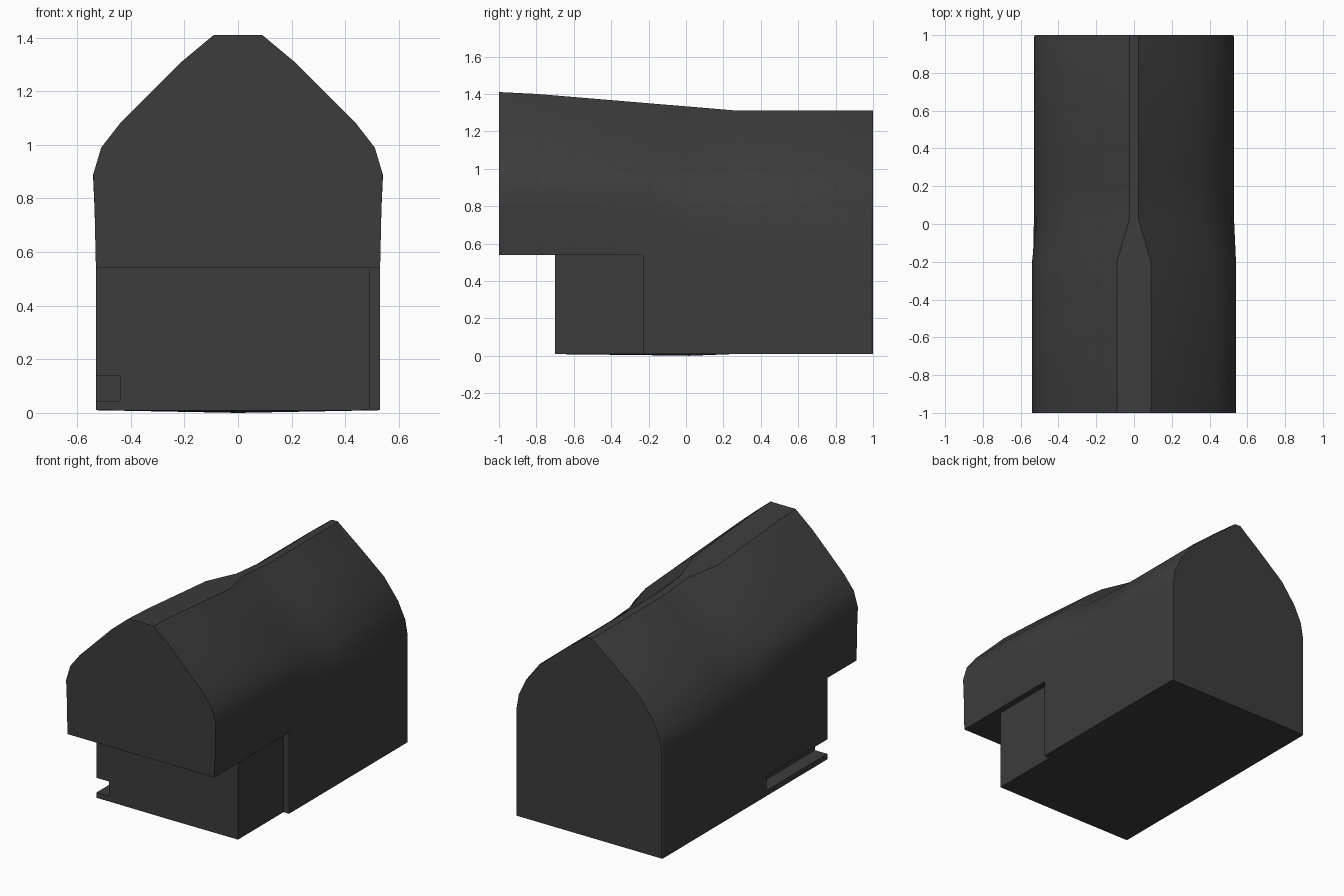
import bpy, bmesh, math

if "Cube" in bpy.data.objects:
    bpy.data.objects.remove(bpy.data.objects["Cube"])

# Half cross-sections, ridge edge down to the side wall: (x, z)
FRONT = [(.09, 1.41), (.21, 1.31), (.44, 1.08), (.51, .99), (.54, .89), (.535, .77)]
FRONT2 = [(.09, 1.40), (.21, 1.30), (.44, 1.08), (.51, .985), (.54, .885), (.535, .77)]
MID = [(.09, 1.35), (.21, 1.26), (.43, 1.06), (.51, .96), (.54, .87), (.535, .76)]
NECK = [(.025, 1.332), (.20, 1.19), (.37, 1.05), (.465, .92), (.515, .81), (.53, .71)]
REAR = [(.025, 1.31), (.19, 1.18), (.36, 1.04), (.46, .91), (.513, .80), (.53, .70)]
REAR_END = [(x - .006, z) for x, z in REAR]
# (y, section, bottom centre height): the underside bulges very slightly
SECTIONS = [(-1, FRONT, .01), (-.8, FRONT2, .01), (-.2, MID, .003), (.02, NECK, 0),
            (.28, REAR, .01), (.99, REAR, .01), (1, REAR_END, .01)]


def ring(section, base):
    wall = min(section[-1][0], .53)
    half = section + [(wall, .54), (wall, .01)]
    return half + [(0, base)] + [(-x, z) for x, z in reversed(half)]


def make_object(name, bm):
    bmesh.ops.recalc_face_normals(bm, faces=bm.faces[:])
    me = bpy.data.meshes.new(name)
    bm.to_mesh(me)
    bm.free()
    ob = bpy.data.objects.new(name, me)
    bpy.context.collection.objects.link(ob)
    return ob


def cut(target, name, lo, hi):
    bm = bmesh.new()
    bmesh.ops.create_cube(bm, size=1)
    for v in bm.verts:
        v.co = [(lo[i] + hi[i]) / 2 + v.co[i] * (hi[i] - lo[i]) for i in range(3)]
    cutter = make_object(name, bm)
    cutter.hide_render = True
    mod = target.modifiers.new(name, 'BOOLEAN')
    mod.operation, mod.solver, mod.object = 'DIFFERENCE', 'EXACT', cutter
    bpy.context.view_layer.objects.active = target
    bpy.ops.object.modifier_apply(modifier=mod.name)
    bpy.data.objects.remove(cutter)


# Lofted housing
bm = bmesh.new()
rings = [[bm.verts.new((x, y, z)) for x, z in ring(s, b)] for y, s, b in SECTIONS]
n = len(rings[0])
for a, b in zip(rings, rings[1:]):
    for i in range(n):
        j = (i + 1) % n
        bm.faces.new((a[i], a[j], b[j], b[i]))
bm.faces.new(rings[0])
bm.faces.new(rings[-1])
housing = make_object("housing", bm)

# Front undercut, right side recess, left side slot
cut(housing, "front_undercut", (-1, -1.2, -.5), (1, -.7, .54))
cut(housing, "right_recess", (.49, -.9, -.5), (1, -.23, .54))
cut(housing, "left_slot", (-1, -.9, .045), (-.44, -.07, .14))

# Dark finish
mat = bpy.data.materials.new("dark_grey")
mat.diffuse_color = (.045, .045, .045, 1)
mat.use_nodes = True
mat.node_tree.nodes["Principled BSDF"].inputs["Base Color"].default_value = mat.diffuse_color
housing.data.materials.clear()
housing.data.materials.append(mat)

bpy.ops.object.select_all(action='DESELECT')
housing.select_set(True)
bpy.context.view_layer.objects.active = housing
bpy.ops.object.shade_smooth_by_angle(angle=math.radians(30))
